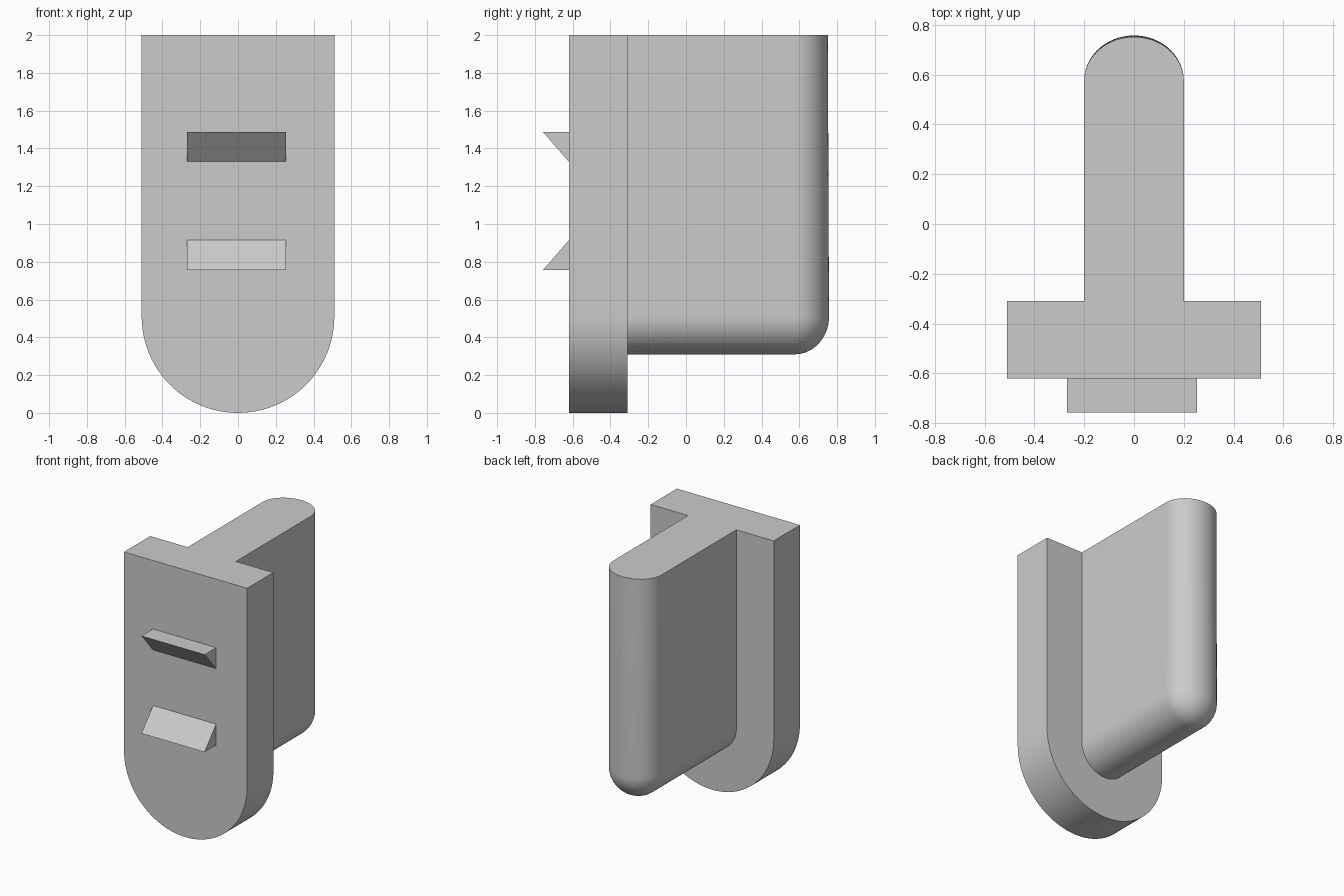
import bpy, bmesh
from math import pi, sin, cos

cube = bpy.data.objects.get("Cube")
if cube:
    bpy.data.objects.remove(cube, do_unlink=True)

grey = bpy.data.materials.new("light_grey")
grey.use_nodes = True
colour = (0.6, 0.6, 0.6, 1)
grey.diffuse_color = colour
grey.node_tree.nodes["Principled BSDF"].inputs["Base Color"].default_value = colour


def finish(name, bm):
    bmesh.ops.remove_doubles(bm, verts=bm.verts, dist=1e-5)
    bmesh.ops.recalc_face_normals(bm, faces=bm.faces)
    mesh = bpy.data.meshes.new(name)
    bm.to_mesh(mesh)
    bm.free()
    mesh.materials.append(grey)
    obj = bpy.data.objects.new(name, mesh)
    bpy.context.collection.objects.link(obj)
    bpy.ops.object.select_all(action='DESELECT')
    obj.select_set(True)
    bpy.context.view_layer.objects.active = obj
    bpy.ops.object.shade_smooth_by_angle(angle=pi / 6)
    return obj


def prism(name, outline, offset):
    """Extrude a closed outline of 3D points by an offset."""
    bm = bmesh.new()
    face = bm.faces.new([bm.verts.new(p) for p in outline])
    new = bmesh.ops.extrude_face_region(bm, geom=[face])["geom"]
    verts = [v for v in new if isinstance(v, bmesh.types.BMVert)]
    bmesh.ops.translate(bm, verts=verts, vec=offset)
    return finish(name, bm)


TOP, FRONT, BACK = 2.0, -0.62, -0.31
R = 0.51          # plate half width, and height of the rounded ends' centres
STEPS = 48

# Front plate with a semicircular bottom
arc = [(R * cos(a), FRONT, R + R * sin(a))
       for a in (pi + pi * i / STEPS for i in range(STEPS + 1))]
prism("front_plate", arc + [(R, FRONT, TOP), (-R, FRONT, TOP)], (0, BACK - FRONT, 0))

# Wedge ribs: flat shelf at z_flat, sloping back to z_slope at the plate
for name, z_flat, z_slope in (("upper_rib", 1.487, 1.33), ("lower_rib", 0.757, 0.914)):
    prism(name, [(-0.27, -0.757, z_flat), (-0.27, FRONT, z_flat), (-0.27, FRONT, z_slope)],
          (0.523, 0, 0))

# Rear fin: a half-round edge swept along the bottom, round the corner and up the back
HALF, DEPTH, Y_START, Y_END = 0.2, 0.182, BACK - 0.01, 0.575
TURN = 16
stations = [(Y_START, R, 0, HALF)]
stations += [(Y_END, R, DEPTH * sin(b), HALF * cos(b))
             for b in (pi / 2 * i / TURN for i in range(TURN + 1))]
stations += [(Y_END, TOP, DEPTH - 0.006, 0)]

bm = bmesh.new()
rows = []
for y, z, out, down in stations:
    rows.append([bm.verts.new((HALF * cos(a), y + out * sin(a), z - down * sin(a)))
                 for a in (pi * i / STEPS for i in range(STEPS + 1))])
bmesh.ops.remove_doubles(bm, verts=[r[k] for r in rows[1:-1] for k in (0, -1)], dist=1e-5)


def vert(row, k):
    """Look up a row's vertex, using the shared hub at the corner's two ends."""
    v = rows[row][k]
    if v.is_valid:
        return v
    return next(r[k] for r in rows[1:-1] if r[k].is_valid)


for i in range(len(rows) - 1):
    for k in range(STEPS):
        end = -1 if k + 1 == STEPS else k + 1
        quad = [vert(i, k), vert(i, end), vert(i + 1, end), vert(i + 1, k)]
        bm.faces.new(list(dict.fromkeys(quad)))

# Flat sides, top and front end of the fin
corner = [bm.verts.new((s * HALF, Y_START, TOP)) for s in (1, -1)]
for k, c in zip((0, -1), corner):
    bm.faces.new([vert(0, k), vert(1, k), vert(len(rows) - 1, k), c])
bm.faces.new(rows[-1] + [corner[1], corner[0]])
bm.faces.new(rows[0] + [corner[1], corner[0]])
finish("rear_fin", bm)
